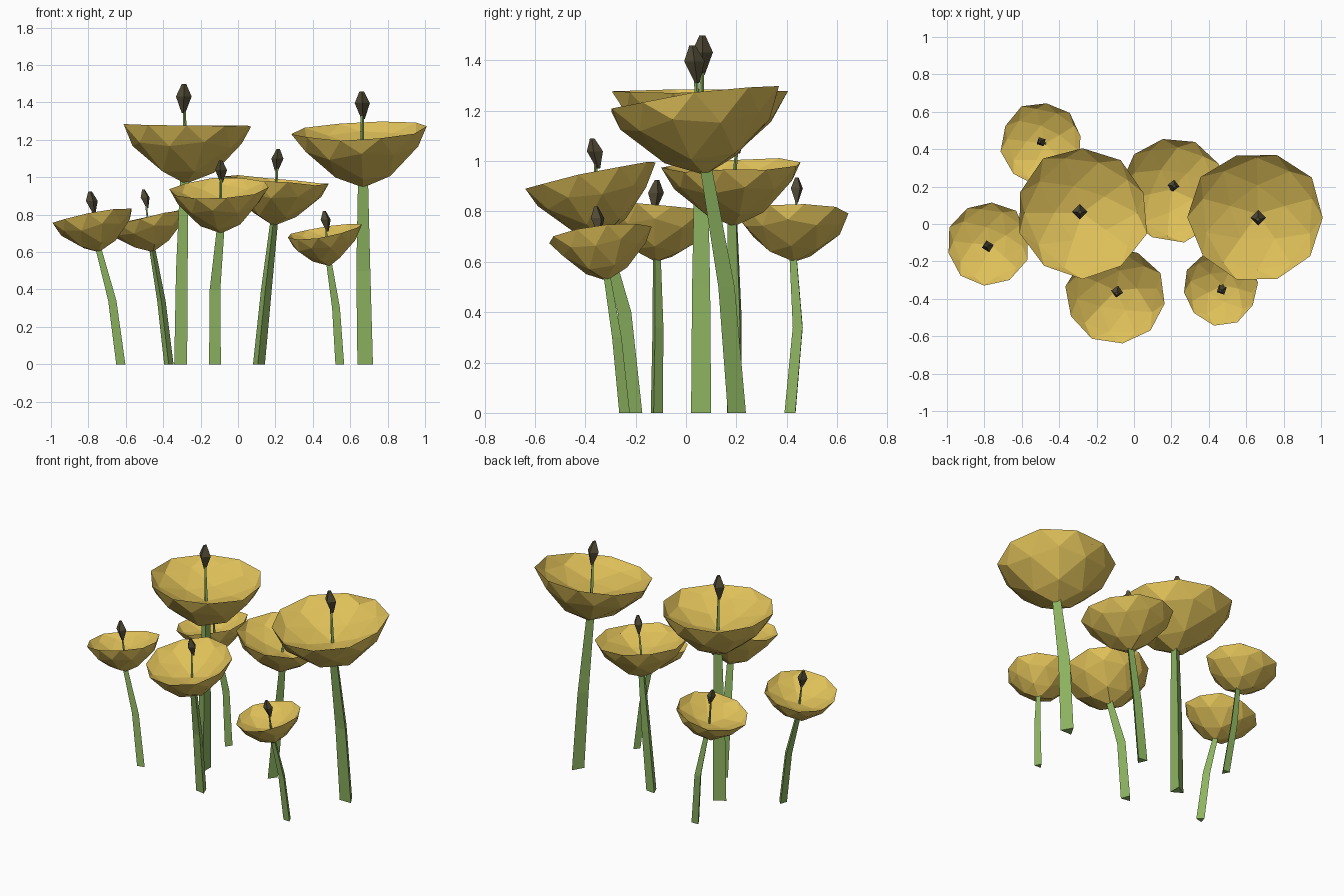
import bpy, bmesh, math, random
from mathutils import Vector, Matrix

if "Cube" in bpy.data.objects:
    bpy.data.objects.remove(bpy.data.objects["Cube"])

random.seed(4)

def material(name, rgb):
    m = bpy.data.materials.new(name)
    m.diffuse_color = (*rgb, 1)
    m.use_nodes = True
    m.node_tree.nodes["Principled BSDF"].inputs["Base Color"].default_value = m.diffuse_color
    return m

PETAL = material("petal_yellow", (0.74, 0.53, 0.10))
GREEN = material("stem_green", (0.27, 0.46, 0.12))
DARK = material("bud_brown", (0.08, 0.068, 0.035))

def finish(bm, name, mat):
    me = bpy.data.meshes.new(name)
    bm.to_mesh(me)
    bm.free()
    me.materials.append(mat)
    ob = bpy.data.objects.new(name, me)
    bpy.context.collection.objects.link(ob)

def frame(origin, axis):
    return Matrix.Translation(origin) @ Vector((0, 0, 1)).rotation_difference(axis).to_matrix().to_4x4()

# Tapered low-poly tube through a few points (stems, filaments and buds)
def tube(name, pts, radii, sides, mat, turn):
    bm = bmesh.new()
    rings = []
    for p, r in zip(pts, radii):
        rings.append([bm.verts.new((p[0] + r * math.cos(turn + math.tau * i / sides),
                                    p[1] + r * math.sin(turn + math.tau * i / sides), p[2]))
                      for i in range(sides)])
    for a, b in zip(rings, rings[1:]):
        for i in range(sides):
            j = (i + 1) % sides
            bm.faces.new((a[i], a[j], b[j], b[i]))
    bm.faces.new(rings[0][::-1])
    bm.faces.new(rings[-1])
    finish(bm, name, mat)

# Thick bowl: faceted ball whose top half is pressed down into a shallow dish
FLOOR = 0.48
def bowl(name, apex, rim, radius, turn):
    bm = bmesh.new()
    bmesh.ops.create_icosphere(bm, subdivisions=2, radius=1)
    axis = rim - apex
    for v in bm.verts:
        flat = Vector((v.co.x, v.co.y, 0))
        r = flat.length
        depth = abs(v.co.z) ** 1.5 * (FLOOR if v.co.z > 0.01 else 1)
        if r > 0.01:
            flat *= r ** 0.3 * random.uniform(0.97, 1.03)
        v.co = Vector((flat.x * radius, flat.y * radius, -depth * axis.length))
        if r > 0.01:
            v.co.z += random.uniform(-0.02, 0.02) * radius
    bmesh.ops.transform(bm, matrix=frame(rim, axis) @ Matrix.Rotation(turn, 4, 'Z'), verts=bm.verts)
    finish(bm, name, PETAL)

# name, stem base, stem middle, bowl apex, rim centre, rim radius, bud centre, bud height, stem radius
FLOWERS = [
    ("tall_left", (-.295, .06, 0), (-.29, .06, .5), (-.28, .06, .965), (-.275, .06, 1.28), .352, (-.29, .065, 1.42), .155, .046, math.pi),
    ("tall_right", (.68, .19, 0), (.67, .15, .5), (.67, .075, .945), (.655, .035, 1.25), .36, (.665, .035, 1.385), .15, .048, math.pi / 2),
    ("back_left", (-.37, .42, 0), (-.41, .45, .34), (-.455, .43, .60), (-.495, .43, .785), .222, (-.495, .44, .885), .10, .029, .5),
    ("left", (-.63, -.12, 0), (-.675, -.115, .34), (-.745, -.12, .60), (-.78, -.105, .79), .225, (-.78, -.12, .865), .12, .029, 1.8),
    ("front", (-.12, -.21, 0), (-.12, -.25, .4), (-.09, -.33, .70), (-.10, -.38, .94), .265, (-.09, -.36, 1.03), .12, .037, 1.4),
    ("back", (.11, .20, 0), (.15, .20, .4), (.19, .19, .74), (.21, .18, .985), .28, (.21, .205, 1.09), .12, .037, 4.6),
    ("small_front", (.545, -.25, 0), (.525, -.28, .3), (.49, -.315, .525), (.46, -.34, .71), .203, (.47, -.35, .765), .11, .027, 3.6),
]

for n, base, mid, apex, rim, radius, top, bud_h, sr, turn in FLOWERS:
    apex, rim, top = Vector(apex), Vector(rim), Vector(top)
    tip = apex + (rim - apex) * 0.1
    floor = rim.lerp(apex, FLOOR * 1.1)
    tube(n + "_stem", [base, mid, tip], [sr, sr * 0.9, sr * 0.65], 3, GREEN, turn)
    bowl(n + "_bowl", apex, rim, radius, turn)
    tube(n + "_filament", [floor, floor.lerp(top, 0.5), top], [sr * 0.25, sr * 0.2, sr * 0.15], 4, GREEN, turn)
    # Faceted bud, widest a little above its middle
    half = (rim - apex).normalized() * bud_h / 2
    tube(n + "_bud", [top - half, top + half * 0.15, top + half],
         [bud_h * 0.06, bud_h * 0.27, bud_h * 0.08], 4, DARK, turn)
